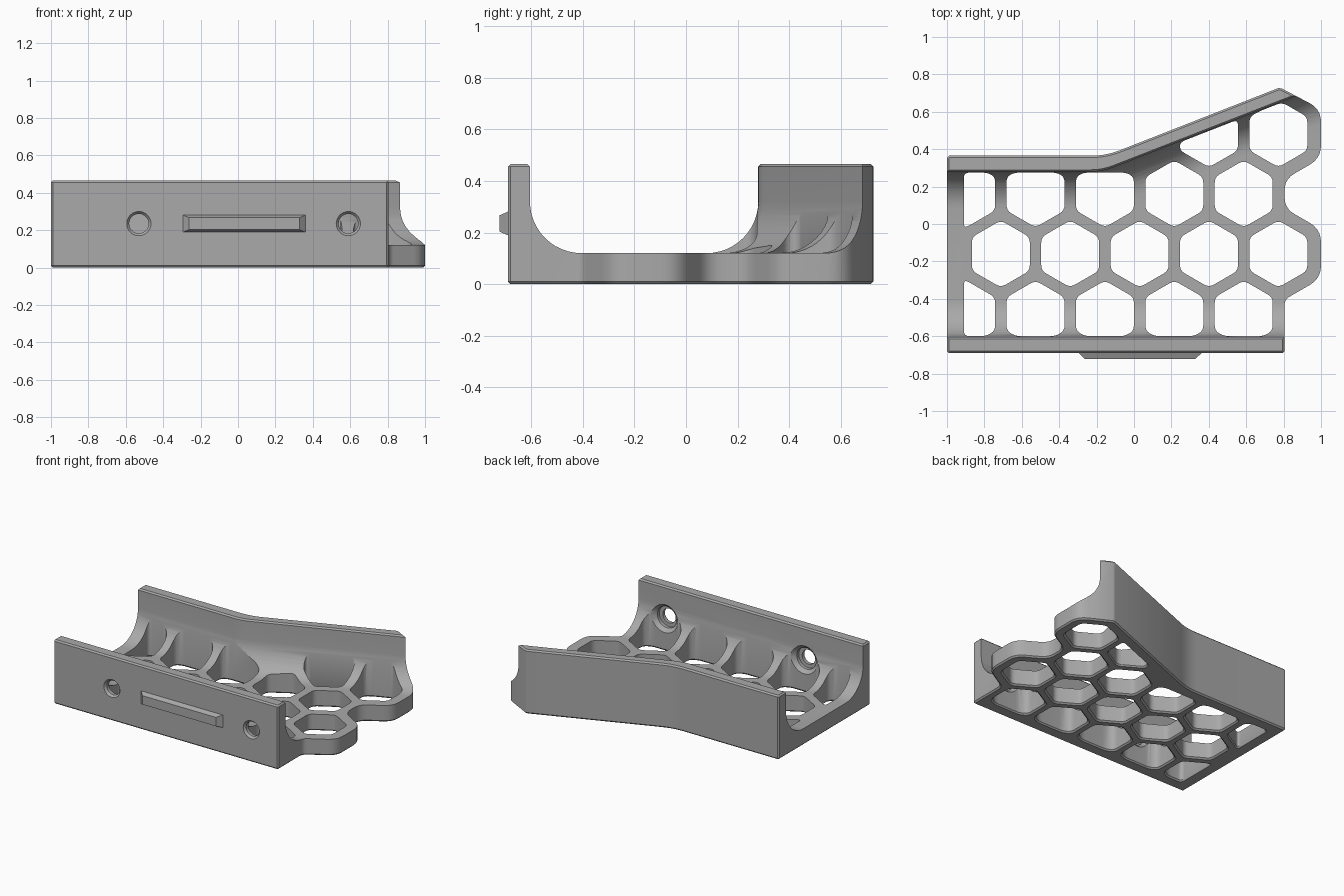
import bpy, bmesh, math
from mathutils import Vector

if "Cube" in bpy.data.objects:
    bpy.data.objects.remove(bpy.data.objects["Cube"], do_unlink=True)

GREY = (0.4, 0.4, 0.4, 1)
mat = bpy.data.materials.new("mid grey")
mat.use_nodes = True
mat.diffuse_color = GREY
mat.node_tree.nodes["Principled BSDF"].inputs["Base Color"].default_value = GREY

HEIGHT, FLOOR, FILLET = 0.465, 0.12, 0.2
FRONT_IN, BACK_IN, BEND, SLOPE = -0.605, 0.28, -0.17, 0.39
PITCH, APOTHEM = 0.371, 0.155


def loft(name, rings):
    """Closed solid through a list of matching rings of 3D points."""
    bm = bmesh.new()
    loops = [[bm.verts.new(p) for p in ring] for ring in rings]
    n = len(loops[0])
    for a, b in zip(loops, loops[1:]):
        for i in range(n):
            j = (i + 1) % n
            bm.faces.new((a[i], a[j], b[j], b[i]))
    bm.faces.new(loops[0][::-1])
    bm.faces.new(loops[-1])
    bmesh.ops.recalc_face_normals(bm, faces=bm.faces)
    mesh = bpy.data.meshes.new(name)
    bm.to_mesh(mesh)
    bm.free()
    mesh.materials.append(mat)
    ob = bpy.data.objects.new(name, mesh)
    bpy.context.collection.objects.link(ob)
    return ob


def boolean(target, tool, operation):
    mod = target.modifiers.new("cut", "BOOLEAN")
    mod.operation, mod.solver, mod.object = operation, "EXACT", tool
    bpy.context.view_layer.objects.active = target
    bpy.ops.object.modifier_apply(modifier=mod.name)
    bpy.data.objects.remove(tool, do_unlink=True)


def rounded(points, steps=5):
    """Round each (x, y, reach) corner with a short curve."""
    out = []
    for i, (x, y, reach) in enumerate(points):
        p = Vector((x, y))
        a = Vector(points[i - 1][:2]) - p
        b = Vector(points[(i + 1) % len(points)][:2]) - p
        a = a.normalized() * min(reach, a.length * 0.45)
        b = b.normalized() * min(reach, b.length * 0.45)
        k = 1 if reach < 0.02 else steps
        out += [p + a * (1 - s / k) ** 2 + b * (s / k) ** 2 for s in range(k + 1)]
    return out


def clip(poly, normal, limit):
    """Keep the part of a polygon where normal . p <= limit."""
    out = []
    for i, p in enumerate(poly):
        q = poly[(i + 1) % len(poly)]
        dp, dq = normal.dot(p) - limit, normal.dot(q) - limit
        if dp <= 0:
            out.append(p)
        if dp * dq < 0:
            out.append(p.lerp(q, dp / (dp - dq)))
    return out


# Solid block with the bent back edge and two hexagonal lobes on the right
plan = rounded([
    (-1, -0.69, 0.01), (0.805, -0.69, 0.01), (0.805, -0.404, 0.03),
    (1, -0.291, 0.07), (1, -0.029, 0.07), (0.805, 0.084, 0.06),
    (0.805, 0.239, 0.06), (1, 0.352, 0.07), (1, 0.614, 0.07),
    (0.78, 0.73, 0.01), (-0.15, 0.365, 0.08), (-1, 0.365, 0.01)])
tray = loft("tray_frame", [[(p.x, p.y, z) for p in plan] for z in (0, HEIGHT)])
bm = bmesh.new()
bm.from_mesh(tray.data)
rims = [e for e in bm.edges if abs(e.verts[0].co.z - e.verts[1].co.z) < 0.01]
bmesh.ops.bevel(bm, geom=rims, offset=0.01, segments=1, affect="EDGES")
bm.to_mesh(tray.data)
bm.free()


# Channel between the walls, filleted into the floor
def back_wall(x):
    t = x - BEND
    if abs(t) < 0.06:
        return BACK_IN + SLOPE * (t + 0.06) ** 2 / 0.24
    return BACK_IN + SLOPE * max(t, 0)


def channel_ring(x):
    back = back_wall(x)
    arc = [(FILLET * (1 - math.cos(a)), FLOOR + FILLET * (1 - math.sin(a)))
           for a in (i * math.pi / 24 for i in range(13))]
    side = [(-0.045, HEIGHT + 0.035), (0, HEIGHT - 0.01)] + arc
    return ([(x, FRONT_IN + d, z) for d, z in side]
            + [(x, back - d, z) for d, z in reversed(side)])


stations = [-1.2] + [BEND + 0.02 * i for i in range(-3, 4)] + [1.2]
boolean(tray, loft("channel_cutter", [channel_ring(x) for x in stations]), "DIFFERENCE")

# Honeycomb openings, trimmed where they meet the walls and the left rim
GAP = 0.005
slant = Vector((-SLOPE, 1))
for row in range(-1, 3):
    cy = -0.16 + row * PITCH * math.sqrt(3) / 2
    for col in range(-1, 5):
        cx = -0.712 + col * PITCH + (PITCH / 2 if row % 2 else 0)
        if cx > 0.8 or (row == 2 and cx < 0.2):
            continue
        r = APOTHEM * 2 / math.sqrt(3)
        poly = [Vector((cx + r * math.sin(k * math.pi / 3), cy + r * math.cos(k * math.pi / 3)))
                for k in range(6)]
        poly = clip(poly, Vector((-1, 0)), 0.91)
        poly = clip(poly, Vector((0, -1)), -FRONT_IN - GAP)
        if cx < -0.1:
            poly = clip(poly, Vector((0, 1)), BACK_IN - GAP)
        else:
            poly = clip(poly, slant, BACK_IN - SLOPE * BEND - GAP)
        if len(poly) < 3:
            continue
        shape = rounded([(p.x, p.y, 0.03) for p in poly], 4)
        mid = sum(poly, Vector((0, 0))) / len(poly)
        rings = []
        for z, s in ((-0.01, 1.14), (0.01, 1), (HEIGHT + 0.1, 1)):
            rings.append([(*(mid + (p - mid) * s), z) for p in shape])
        boolean(tray, loft("hex_cutter", rings), "DIFFERENCE")

# Screw holes: chamfered outside, counterbored inside
for x in (-0.53, 0.59):
    rings = []
    for y, r in ((-0.71, 0.082), (-0.675, 0.052), (-0.65, 0.052),
                 (-0.65 + 0.001, 0.078), (-0.625, 0.078), (-0.585, 0.118)):
        rings.append([(x + r * math.cos(a), y, 0.235 + r * math.sin(a))
                      for a in (k * math.pi / 16 for k in range(32))])
    boolean(tray, loft("screw_cutter", rings), "DIFFERENCE")

# Tapered raised bar on the front
bar = loft("front_bar", [
    [(0.033 + sx * w, y, 0.235 + sz * h) for sx, sz in ((-1, -1), (1, -1), (1, 1), (-1, 1))]
    for y, w, h in ((-0.68, 0.33, 0.047), (-0.69, 0.328, 0.046), (-0.722, 0.295, 0.032))])

# Smooth the curved surfaces, keep the edges crisp
bpy.ops.object.select_all(action="DESELECT")
tray.select_set(True)
bpy.context.view_layer.objects.active = tray
bpy.ops.object.shade_smooth_by_angle(angle=math.radians(30))
